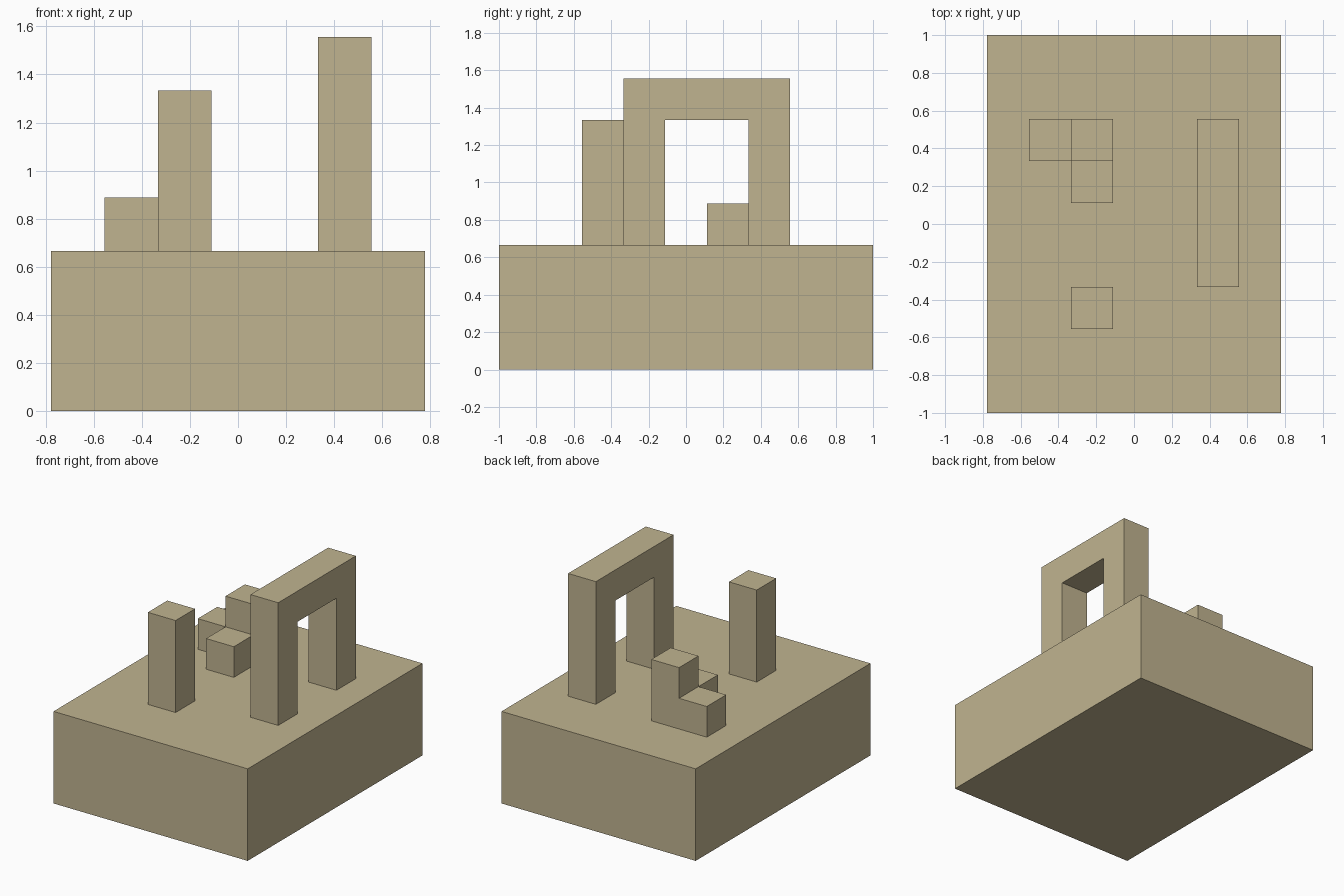
import bpy
import bmesh
from mathutils import Vector

# Remove the default object
default = bpy.data.objects.get("Cube")
if default:
    bpy.data.objects.remove(default, do_unlink=True)

U = 2 / 9          # one grid cell
TOP = 3            # height of the base in cells

# Single sandstone colour
sand = bpy.data.materials.new("sand")
sand.use_nodes = True
colour = (0.53, 0.455, 0.28, 1)
sand.diffuse_color = colour
sand.node_tree.nodes["Principled BSDF"].inputs["Base Color"].default_value = colour


def prism(name, profile, axis, start, depth):
    """Extrude a (horizontal, height) profile, in cells, along the x or y axis."""
    bm = bmesh.new()
    if axis == "x":
        points = [Vector((start, h, z)) for h, z in profile]
        push = Vector((depth, 0, 0))
    else:
        points = [Vector((h, start, z)) for h, z in profile]
        push = Vector((0, depth, 0))
    face = bm.faces.new([bm.verts.new(p * U) for p in points])
    result = bmesh.ops.extrude_face_region(bm, geom=[face], use_keep_orig=True)
    moved = [g for g in result["geom"] if isinstance(g, bmesh.types.BMVert)]
    bmesh.ops.translate(bm, verts=moved, vec=push * U)
    bmesh.ops.recalc_face_normals(bm, faces=bm.faces)
    mesh = bpy.data.meshes.new(name)
    bm.to_mesh(mesh)
    bm.free()
    mesh.materials.append(sand)
    obj = bpy.data.objects.new(name, mesh)
    bpy.context.collection.objects.link(obj)
    return obj


def block(name, x, y, z, width, length, height):
    """Plain box given by its lowest corner and its size, in cells."""
    outline = [(x, z), (x + width, z), (x + width, z + height), (x, z + height)]
    return prism(name, outline, "y", y, length)


# Thick ground slab
block("base", -3.5, -4.5, 0, 7, 9, TOP)

# Free-standing pillar
block("pillar", -1.5, -2.5, TOP, 1, 1, 3)

# Archway running front to back
arch = [(-1.5, 0), (-0.5, 0), (-0.5, 3), (1.5, 3),
        (1.5, 0), (2.5, 0), (2.5, 4), (-1.5, 4)]
prism("archway", [(y, z + TOP) for y, z in arch], "x", 1.5, 1)

# Corner ruin: a tall corner with a low step on two sides
step = [(-2.5, 0), (-0.5, 0), (-0.5, 2), (-1.5, 2), (-1.5, 1), (-2.5, 1)]
prism("corner_step", [(x, z + TOP) for x, z in step], "y", 1.5, 1)
block("front_step", -1.5, 0.5, TOP, 1, 1, 1)
